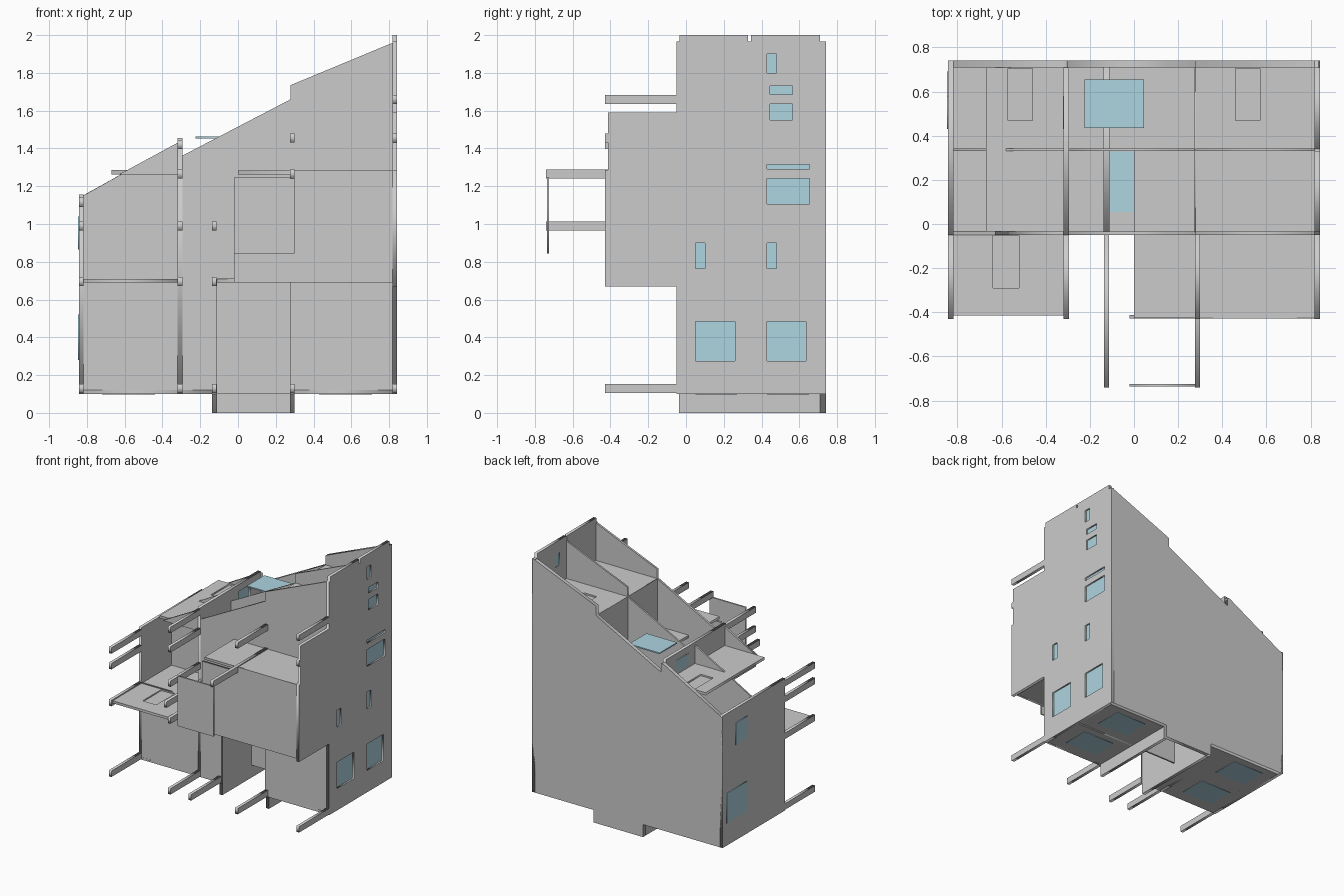
import bpy
from mathutils import Matrix

if "Cube" in bpy.data.objects:
    bpy.data.objects.remove(bpy.data.objects["Cube"])

GLASS = bpy.data.materials.new("glass")
GLASS.diffuse_color = (0.42, 0.66, 0.75, 1)
GLASS.use_nodes = True
GLASS.node_tree.nodes["Principled BSDF"].inputs["Base Color"].default_value = GLASS.diffuse_color

# local axes of a plate for each normal direction
AXES = {
    'x': Matrix(((0, 0, 1, 0), (1, 0, 0, 0), (0, 1, 0, 0), (0, 0, 0, 1))),
    'y': Matrix(((1, 0, 0, 0), (0, 0, -1, 0), (0, 1, 0, 0), (0, 0, 0, 1))),
    'z': Matrix.Identity(4),
}


def rect(u0, u1, v0, v1):
    return [(u0, v0), (u1, v0), (u1, v1), (u0, v1)]


def plate(name, axis, a, b, outline, holes=(), mat=None):
    """Flat plate between a and b along axis, with holes cut through."""
    cu = bpy.data.curves.new(name, 'CURVE')
    cu.dimensions = '2D'
    cu.fill_mode = 'BOTH'
    cu.extrude = abs(b - a) / 2
    for loop in [outline, *holes]:
        s = cu.splines.new('POLY')
        s.points.add(len(loop) - 1)
        for p, (u, v) in zip(s.points, loop):
            p.co = (u, v, 0, 1)
        s.use_cyclic_u = True
    ob = bpy.data.objects.new(name, cu)
    bpy.context.collection.objects.link(ob)
    mid = [0, 0, 0]
    mid['xyz'.index(axis)] = (a + b) / 2
    ob.matrix_world = Matrix.Translation(mid) @ AXES[axis]
    bpy.ops.object.select_all(action='DESELECT')
    ob.select_set(True)
    bpy.context.view_layer.objects.active = ob
    bpy.ops.object.convert(target='MESH')
    ob = bpy.context.object
    if mat:
        ob.data.materials.clear()
        ob.data.materials.append(mat)
    return ob


def glaze(name, axis, a, b, rects):
    for r in rects:
        plate(name, axis, a, b, r, mat=GLASS)


# right wall with stepped top and projecting bay side
right_windows = [rect(*r) for r in (
    (.43, .48, 1.8, 1.9), (.445, .565, 1.685, 1.73), (.445, .565, 1.55, 1.635),
    (.43, .655, 1.29, 1.315), (.43, .655, 1.105, 1.24), (.05, .10, .765, .9),
    (.43, .48, .765, .9), (.05, .26, .275, .485), (.43, .635, .275, .485))]
plate("right_wall", 'x', .818, .842, [
    (-.05, .1), (.74, .1), (.74, 1.965), (.71, 1.965), (.71, 2), (.343, 2),
    (.343, 1.967), (.328, 1.967), (.328, 2), (-.035, 2), (-.035, 1.965),
    (-.05, 1.965), (-.05, 1.59), (-.412, 1.59), (-.412, 1.285), (-.43, 1.285),
    (-.43, .67), (-.05, .67)], right_windows)
glaze("right_window", 'x', .822, .830, right_windows)

# left wall
left_windows = [rect(.43, .58, .865, 1.04), rect(.43, .69, .28, .52)]
plate("left_wall", 'x', -.842, -.818, rect(-.05, .74, .1, 1.155), left_windows)
glaze("left_window", 'x', -.847, -.835, left_windows)

# inner walls parallel to the sides
inner_window = rect(.43, .58, 1.3, 1.4)
plate("inner_wall_left", 'x', -.32, -.295, rect(-.05, .71, .1, 1.455), [inner_window])
glaze("inner_window", 'x', -.322, -.31, [inner_window])
plate("hall_wall_left", 'x', -.138, -.112, rect(-.037, .71, 0, 1.01))
plate("hall_wall_right", 'x', .275, .3, rect(-.037, .71, 0, 1.66))

# sloped cross walls
SLOPE = [(.82, 1.96), (.278, 1.735), (.278, 1.66), (-.298, 1.36), (-.298, 1.43), (-.32, 1.43)]
plate("back_wall", 'y', .71, .74, [
    (-.84, .1), (-.138, .1), (-.138, 0), (.3, 0), (.3, .1), (.84, .1),
    (.84, 1.966), *SLOPE, (-.84, 1.14)])
plate("middle_wall", 'y', .33, .343, [(-.82, .1), (.82, .1), *SLOPE, (-.82, 1.15)])
plate("front_wall", 'y', -.05, -.033, [
    (-.82, .1), (-.112, .1), (-.112, .71), (.275, .71), (.275, .1), (.82, .1),
    *SLOPE, (-.63, 1.262), (-.32, 1.262), (-.32, .71), (-.82, .71)])

# floors
for name, x0, x1 in (("ground_floor_left", -.82, -.138), ("ground_floor_right", .3, .82)):
    plate(name, 'z', .1, .12, rect(x0, x1, -.05, .71))
balcony_hatch = rect(-.64, -.52, -.29, -.052)
plate("balcony_floor", 'z', .69, .71, rect(-.82, -.318, -.415, .71), [balcony_hatch])
plate("balcony_hatch", 'z', .69, .70, balcony_hatch)
stair_light = rect(-.112, -.002, .055, .328)
plate("hall_ceiling", 'z', .69, .71, rect(-.114, .275, -.04, .71), [stair_light])
glaze("hall_ceiling_light", 'z', .695, .705, [stair_light])
plate("bay_floor", 'z', .69, .71, rect(0, .82, -.415, -.05))
plate("upper_floor_right", 'z', .69, .71, rect(.3, .82, -.05, .71))
plate("bay_roof", 'z', 1.262, 1.282, rect(0, .82, -.425, .33))
for name, z, x0, x1, h0 in (("roof_slab_left", 1.285, -.67, -.318, -.57),
                            ("roof_slab_right", 1.66, .278, .82, .46)):
    hatch = rect(h0, h0 + .11, .47, .705)
    plate(name, 'z', z - .022, z, rect(x0, x1, -.033, .71), [hatch])
    plate(name + "_hatch", 'z', z - .022, z - .012, hatch)

# underside panes and skylight
glaze("underside_light", 'z', .097, .103, [
    rect(x, x + .28, y, y + .22) for x in (-.72, .43) for y in (.05, .43)])
glaze("skylight", 'z', 1.453, 1.463, [rect(-.225, .045, .435, .655)])

# front of the bay and outer screen
plate("bay_front", 'y', -.428, -.412, [
    (-.02, .69), (.82, .69), (.82, 1.282), (.275, 1.282), (.275, 1.245), (-.02, 1.245)])
plate("outer_screen", 'y', -.737, -.724, rect(-.02, .3, .845, 1.245))

# projecting beams: x, z centres, front y
for x, zs, y in (
        (-.83, (.13, .695, .99, 1.115), -.43),
        (-.307, (.13, .695, .99, 1.265, 1.42), -.43),
        (-.125, (.13, .695), -.43), (-.125, (.99,), -.74),
        (.2875, (.13, 1.455), -.43), (.2875, (1.265,), -.74),
        (.83, (.13, 1.455, 1.66), -.43)):
    for z in zs:
        plate("beam", 'x', x - .012, x + .012, rect(y, -.04, z - .024, z + .024))
